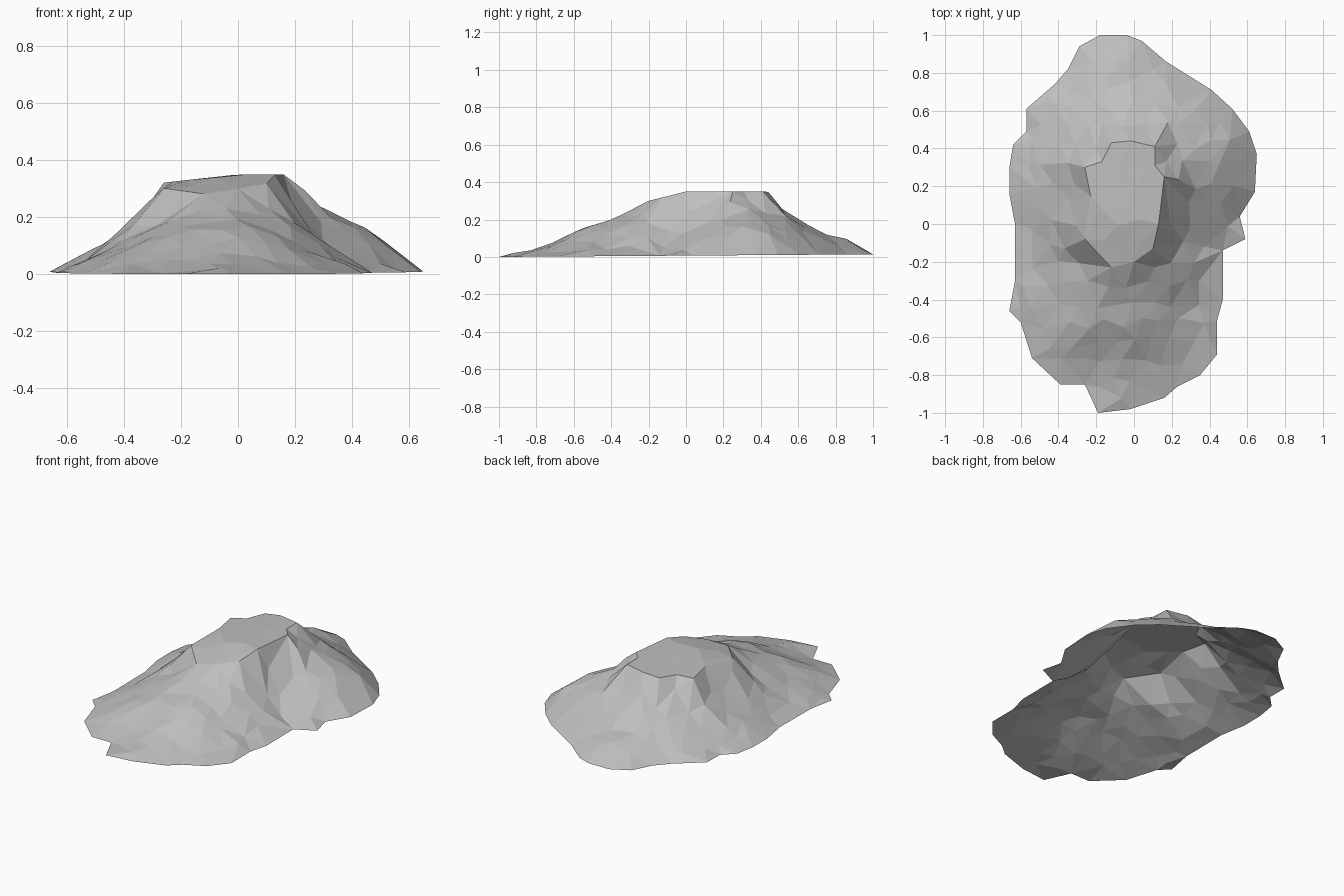
import bpy
import math
import random
from mathutils import Vector
from mathutils.geometry import delaunay_2d_cdt

random.seed(4)
if "Cube" in bpy.data.objects:
    bpy.data.objects.remove(bpy.data.objects["Cube"], do_unlink=True)


def polygon(*points):
    """Corner points given in hundredths of a unit."""
    return [Vector(p) / 100 for p in points]


# Ground outline and the rim of the flat top, both counter-clockwise
outline = polygon(
    (65, 37), (61, 49), (52, 61), (41, 71), (17, 86), (4, 97), (-4, 100), (-18, 100),
    (-29, 94), (-35, 82), (-42, 74), (-57, 61), (-57, 49), (-64, 42), (-66, 30),
    (-66, 16), (-63, 0), (-63, -30), (-66, -46), (-60, -52), (-54, -71), (-39, -85),
    (-26, -85), (-19, -100), (-2, -98), (16, -92), (23, -86), (35, -80), (44, -69),
    (44, -51), (47, -40), (47, -14), (59, -8), (56, 4), (64, 17))
summit = polygon(
    (16, 25), (11, 31), (11, 41), (-2, 44), (-12, 43), (-17, 33), (-26, 30), (-23, 15),
    (-26, -8), (-12, -23), (0, -20), (10, -13), (13, 0))

# Slope profiles: compass angle, then height in percent at each quarter of the way down
slopes = [(-180, 62, 37, 16), (-120, 68, 50, 20), (-90, 71, 50, 16), (-50, 68, 42, 17),
          (-15, 55, 35, 17), (20, 73, 54, 37), (50, 68, 48, 30), (90, 63, 40, 24),
          (135, 62, 38, 20), (180, 62, 37, 16)]


def edges_of(poly):
    return zip(poly, poly[1:] + poly[:1])


def distance(p, poly):
    best = math.inf
    for a, b in edges_of(poly):
        d = b - a
        f = min(1, max(0, (p - a).dot(d) / d.length_squared))
        best = min(best, (p - a - d * f).length)
    return best


def inside(p, poly):
    odd = False
    for a, b in edges_of(poly):
        if (a.y > p.y) != (b.y > p.y):
            if p.x < a.x + (p.y - a.y) / (b.y - a.y) * (b.x - a.x):
                odd = not odd
    return odd


def slope_height(angle, t):
    """Blend the two neighbouring profiles, then read the height at t."""
    for low, high in zip(slopes, slopes[1:]):
        if low[0] <= angle <= high[0]:
            mix = (angle - low[0]) / (high[0] - low[0])
            steps = [100] + [a + (b - a) * mix for a, b in zip(low[1:], high[1:])] + [0]
            i = min(3, int(t * 4))
            return (steps[i] + (steps[i + 1] - steps[i]) * (t * 4 - i)) / 100
    return 0


def dent(p, x, y, depth, size):
    return depth * math.exp(-((p.x - x) ** 2 + (p.y - y) ** 2) / size ** 2)


def height(p):
    base = 0.007 * (p.y + 1)
    top = 0.35 - 0.11 * max(0, -p.x) - 0.25 * max(0, -max(p.y, -0.22))
    if inside(p, summit):
        return top
    to_top, to_ground = distance(p, summit), distance(p, outline)
    if to_ground < 0.001:
        return base
    if to_top < 0.001:
        return top
    t = to_top / (to_top + to_ground)
    angle = math.degrees(math.atan2(p.y - 0.12, p.x + 0.04))
    z = base + (top - base) * slope_height(angle, t)
    z -= dent(p, -0.25, -0.2, 0.03, 0.08) + dent(p, 0.25, 0, 0.03, 0.12)
    return max(base, z + random.uniform(-0.01, 0.01))


# Scatter points on a shaken grid between the two outlines
points = outline + summit
step = 0.105
for i in range(-7, 8):
    for j in range(-10, 11):
        p = Vector((i + 0.5 * (j % 2), j)) * step
        p += Vector((random.uniform(-1, 1), random.uniform(-1, 1))) * step * 0.28
        if inside(p, outline) and distance(p, outline) > 0.05 and distance(p, summit) > 0.05:
            points.append(p)

# Triangulate inside the outline, keeping the rim as a crease
n, m = len(outline), len(summit)
rim = [(n + k, n + (k + 1) % m) for k in range(m)]
flat, _, faces, *_ = delaunay_2d_cdt(points, rim, [list(range(n))], 1, 0.0001)

# Open rock shell with flat facets
mesh = bpy.data.meshes.new("rock_mound")
mesh.from_pydata([(p.x, p.y, height(p)) for p in flat], [], faces)
mesh.update()
rock = bpy.data.objects.new("rock_mound", mesh)
bpy.context.collection.objects.link(rock)

# Plain grey stone
stone = bpy.data.materials.new("grey_stone")
stone.use_nodes = True
grey = (0.52, 0.52, 0.52, 1)
stone.diffuse_color = grey
stone.node_tree.nodes["Principled BSDF"].inputs["Base Color"].default_value = grey
mesh.materials.append(stone)
